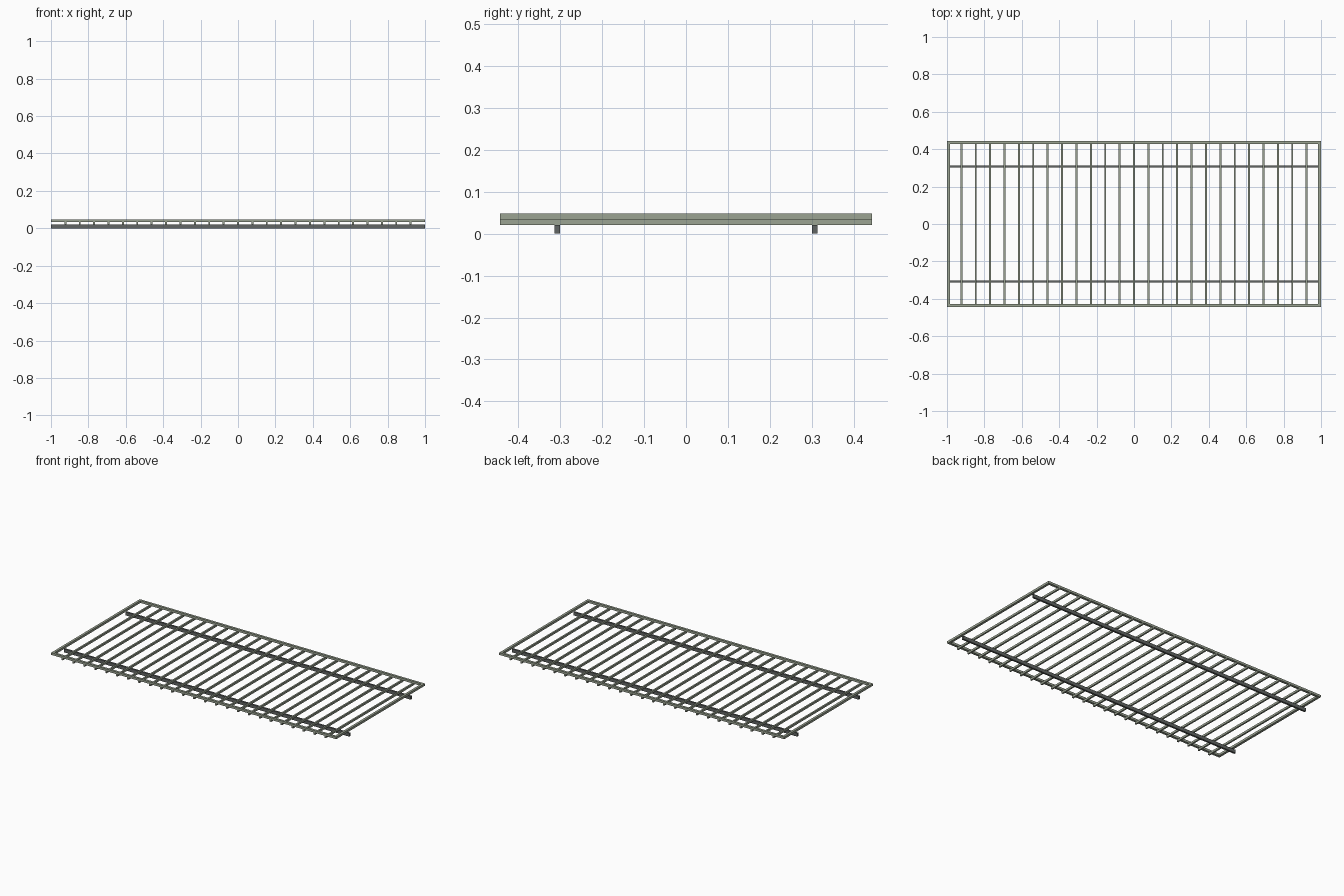
import bpy

if "Cube" in bpy.data.objects:
    bpy.data.objects.remove(bpy.data.objects["Cube"])


def material(name, rgb):
    m = bpy.data.materials.new(name)
    m.diffuse_color = (*rgb, 1)
    m.use_nodes = True
    m.node_tree.nodes["Principled BSDF"].inputs["Base Color"].default_value = m.diffuse_color
    return m


SAGE = material("sage_grey", (0.33, 0.37, 0.29))
DARK = material("dark_grey", (0.12, 0.13, 0.125))


def box(name, x0, x1, y0, y1, z0, z1, mat):
    bpy.ops.mesh.primitive_cube_add(
        size=1, location=((x0 + x1) / 2, (y0 + y1) / 2, (z0 + z1) / 2))
    o = bpy.context.object
    o.name = name
    o.scale = (x1 - x0, y1 - y0, z1 - z0)
    bpy.ops.object.transform_apply(location=False, rotation=False, scale=True)
    o.data.materials.append(mat)
    return o


W, D = 1.0, 0.444            # half width, half depth
Z1, Z2, Z3 = 0.021, 0.034, 0.048   # rail top, slat top, frame top
BAR = 0.015

# outer frame lying on top of the slats
for s, n in ((-1, "front"), (1, "back")):
    y = sorted((s * D, s * (D - BAR)))
    box("frame_" + n, -W, W, *y, Z2, Z3, SAGE)
for s, n in ((-1, "left"), (1, "right")):
    x = sorted((s * W, s * (W - BAR)))
    box("frame_" + n, *x, -D + BAR, D - BAR, Z2, Z3, SAGE)

# cross slats between frame and rails
for i in range(-12, 13):
    x = i / 13
    box("slat", x - 0.005, x + 0.005, -D, D, Z1, Z2, SAGE)

# long support rails underneath
for s, n in ((-1, "front"), (1, "back")):
    y = s * 0.307
    box("rail_" + n, -W, W, y - 0.006, y + 0.006, 0, Z1, DARK)
